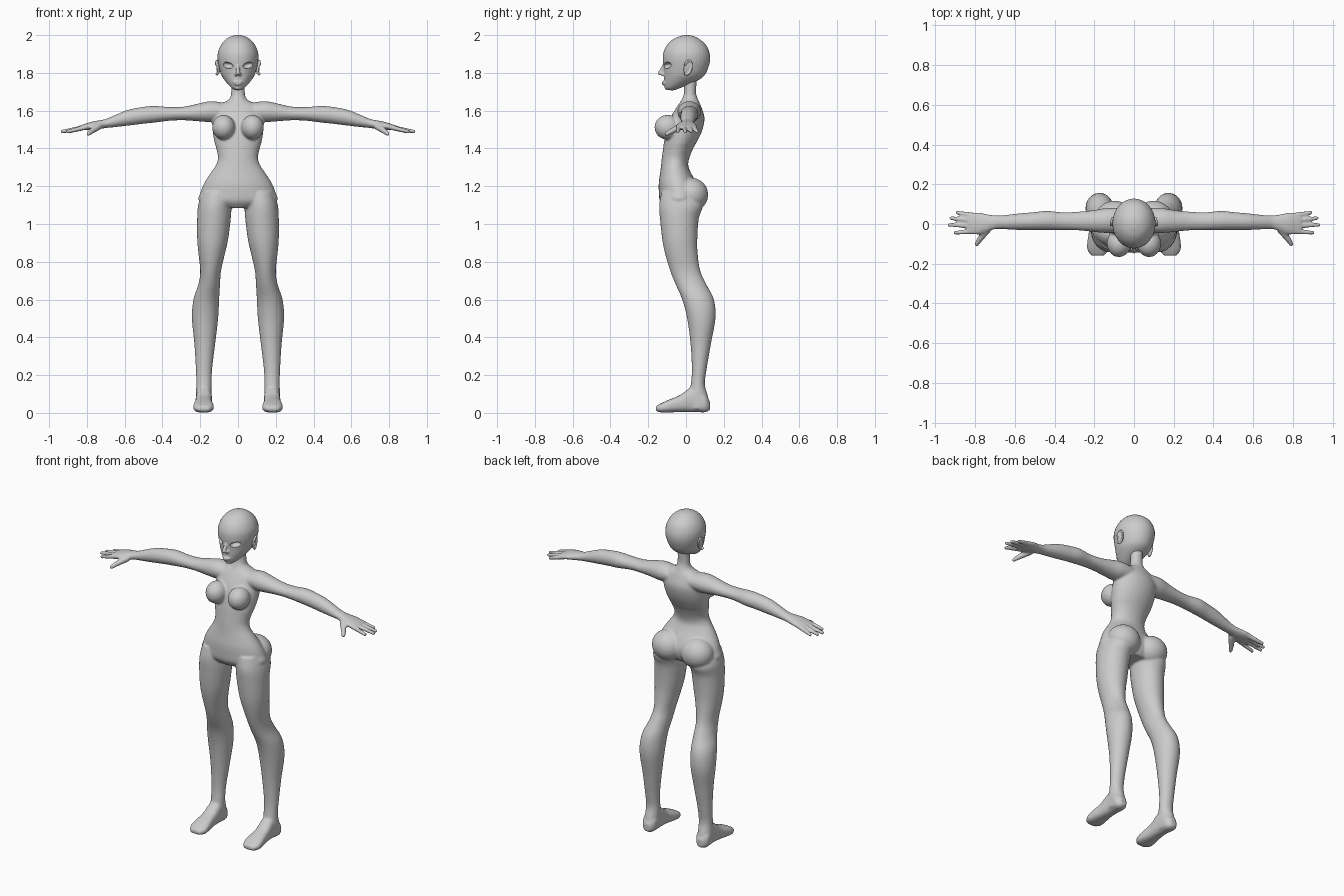
import bpy, bmesh, math
from mathutils import Vector, Matrix

AXES = {'x': (0, 1, 2), 'y': (1, 0, 2), 'z': (2, 0, 1)}


def smooth_rows(rows, steps=4):
    """Catmull-Rom interpolation between cross-sections."""
    out = []
    for i in range(len(rows) - 1):
        a, b, c, d = (rows[max(0, min(len(rows) - 1, i + k))] for k in (-1, 0, 1, 2))
        for s in range(steps):
            t = s / steps
            out.append([0.5 * (2*q + (r-p)*t + (2*p-5*q+4*r-s4)*t*t + (3*q-p-3*r+s4)*t**3)
                        for p, q, r, s4 in zip(a, b, c, d)])
    return out + [list(rows[-1])]


def loft(bm, axis, rows, mirror=False, power=2.0, n=32):
    """Rows: position, then low/high limits on the two other axes."""
    k, u, v = AXES[axis]
    rows = smooth_rows(rows)
    for side in ((1, -1) if mirror else (1,)):
        rings = []
        for t, u0, u1, v0, v1 in rows:
            ring = []
            for i in range(n):
                c, s = math.cos(2*math.pi*i/n), math.sin(2*math.pi*i/n)
                p = [0, 0, 0]
                p[k] = t
                p[u] = (u0+u1)/2 + (u1-u0)/2 * math.copysign(abs(c)**(2/power), c)
                p[v] = (v0+v1)/2 + (v1-v0)/2 * math.copysign(abs(s)**(2/power), s)
                p[0] *= side
                ring.append(bm.verts.new(p))
            rings.append(ring)
        for a, b in zip(rings, rings[1:]):
            for i in range(n):
                j = (i+1) % n
                bm.faces.new((a[i], a[j], b[j], b[i]))
        bm.faces.new(rings[0])
        bm.faces.new(rings[-1])


def ball(bm, center, radii, mirror=False, turn=None):
    for side in ((1, -1) if mirror else (1,)):
        m = Matrix.Translation(center) @ (turn or Matrix()) @ Matrix.Diagonal((*radii, 1))
        m = Matrix.Diagonal((side, 1, 1, 1)) @ m
        bmesh.ops.create_icosphere(bm, subdivisions=3, radius=1, matrix=m)


def beads(bm, p, q, r0, r1, mirror=False, n=12):
    """A rounded stick from p to q."""
    for i in range(n + 1):
        t = i / n
        r = r0 + (r1 - r0) * t
        ball(bm, Vector(p).lerp(Vector(q), t), (r, r, r), mirror)


def finish(bm, name, voxel=None, rounds=5):
    bmesh.ops.recalc_face_normals(bm, faces=bm.faces[:])
    for f in bm.faces:
        f.smooth = True
    me = bpy.data.meshes.new(name)
    bm.to_mesh(me)
    bm.free()
    ob = bpy.data.objects.new(name, me)
    bpy.context.collection.objects.link(ob)
    if voxel:
        r = ob.modifiers.new("Merge", 'REMESH')
        r.mode = 'VOXEL'
        r.voxel_size = voxel
        r.use_smooth_shade = True
        s = ob.modifiers.new("Soften", 'SMOOTH')
        s.factor = 0.5
        s.iterations = rounds
    return ob


body = bmesh.new()
# neck and torso
loft(body, 'z', [(z, -rx, rx, f, b) for z, rx, f, b in [
    (1.77, .034, -.015, .058), (1.70, .036, -.010, .053), (1.67, .041, -.018, .06),
    (1.65, .062, -.028, .068), (1.635, .10, -.038, .075), (1.61, .125, -.055, .085),
    (1.57, .136, -.078, .097), (1.53, .137, -.095, .095), (1.48, .133, -.108, .08),
    (1.43, .124, -.117, .055), (1.40, .115, -.121, .038), (1.35, .106, -.128, .018),
    (1.31, .118, -.132, .012), (1.27, .145, -.137, .027), (1.22, .177, -.144, .055),
    (1.17, .198, -.144, .075), (1.12, .205, -.138, .07), (1.085, .10, -.11, .05)]])
# breasts and buttocks
ball(body, (.076, -.098, 1.512), (.061, .069, .066), True)
ball(body, (.098, .028, 1.155), (.098, .09, .09), True)
# legs
loft(body, 'z', [
    (1.17, .03, .19, -.13, .06), (1.10, .034, .211, -.142, .09), (1.03, .038, .216, -.138, .068),
    (.92, .052, .216, -.126, .06), (.84, .07, .209, -.11, .062), (.75, .09, .2, -.083, .076),
    (.68, .095, .21, -.055, .108), (.60, .1, .236, -.02, .148), (.5, .105, .244, .006, .156),
    (.365, .121, .231, .024, .132), (.23, .137, .223, .031, .109), (.15, .139, .221, .025, .10),
    (.08, .14, .224, .01, .118), (.02, .142, .222, .01, .12)], True)
# feet
loft(body, 'y', [
    (.127, .165, .2, .015, .06), (.10, .142, .224, .003, .10), (.04, .138, .222, .005, .14),
    (-.03, .138, .226, .005, .095), (-.09, .13, .235, .002, .07), (-.13, .13, .235, .002, .052),
    (-.16, .15, .215, .01, .035)], True, 2.6)
# arms and palms
loft(body, 'x', [
    (.06, -.04, .08, 1.55, 1.64), (.14, -.045, .08, 1.54, 1.65), (.20, -.04, .07, 1.543, 1.64),
    (.28, -.032, .062, 1.549, 1.622), (.36, -.03, .059, 1.547, 1.619),
    (.44, -.03, .066, 1.537, 1.625), (.50, -.03, .06, 1.531, 1.62), (.58, -.03, .053, 1.521, 1.605),
    (.66, -.026, .044, 1.512, 1.573), (.70, -.026, .043, 1.508, 1.556),
    (.74, -.04, .049, 1.502, 1.548), (.78, -.053, .058, 1.498, 1.54),
    (.82, -.052, .057, 1.497, 1.527), (.84, -.044, .049, 1.499, 1.52)], True)
# fingers and thumbs
for root, tip, reach in [(.042, .057, .89), (.016, .029, .92), (-.011, -.004, .93), (-.037, -.044, .90)]:
    beads(body, (.80, root, 1.514), (reach, tip, 1.49), .0145, .0105, True)
beads(body, (.74, -.03, 1.515), (.775, -.075, 1.492), .019, .015, True)
beads(body, (.775, -.075, 1.492), (.793, -.103, 1.477), .015, .011, True)
finish(body, "body", .006)

head = bmesh.new()
# skull and jaw
loft(head, 'z', [(z, -rx, rx, f, b) for z, rx, f, b in [
    (2.0, .008, -.005, .012), (1.995, .033, -.03, .04), (1.98, .062, -.066, .07),
    (1.95, .089, -.099, .105), (1.91, .106, -.119, .124), (1.87, .108, -.123, .128),
    (1.83, .101, -.119, .119), (1.79, .089, -.117, .10), (1.765, .074, -.117, .072),
    (1.74, .054, -.115, .02), (1.72, .034, -.110, -.03), (1.708, .016, -.098, -.06)]])
# nose, lips and chin
beads(head, (0, -.113, 1.848), (0, -.137, 1.799), .007, .012)
ball(head, (.011, -.122, 1.792), (.009, .013, .008), True)
ball(head, (0, -.111, 1.75), (.027, .018, .006))
ball(head, (0, -.11, 1.739), (.022, .018, .006))
ball(head, (0, -.094, 1.724), (.022, .02, .016))
head_ob = finish(head, "head", .0045, 4)

# eye openings
eyes = bmesh.new()
tilt = Matrix.Rotation(math.radians(28), 4, 'Z') @ Matrix.Rotation(math.radians(-10), 4, 'Y')
ball(eyes, (.054, -.1, 1.84), (.032, .028, .0165), True, tilt)
cutter = finish(eyes, "eye_cutter")
cutter.hide_render = True
cutter.hide_viewport = True
cut = head_ob.modifiers.new("Eyes", 'BOOLEAN')
cut.operation = 'DIFFERENCE'
cut.solver = 'EXACT'
cut.object = cutter

# ears: shell with a raised rim
ears = bmesh.new()
lean = Matrix.Rotation(math.radians(-14), 4, 'X') @ Matrix.Rotation(math.radians(14), 4, 'Z')
ball(ears, (.104, .008, 1.828), (.009, .02, .036), True, lean)
for i in range(28):
    a = math.radians(-110 + i * 10)
    off = lean @ Vector((.006, .02 * math.cos(a), .037 * math.sin(a)))
    ball(ears, Vector((.106, .008, 1.828)) + off, (.006, .006, .006), True)
finish(ears, "ears", .003, 3)
